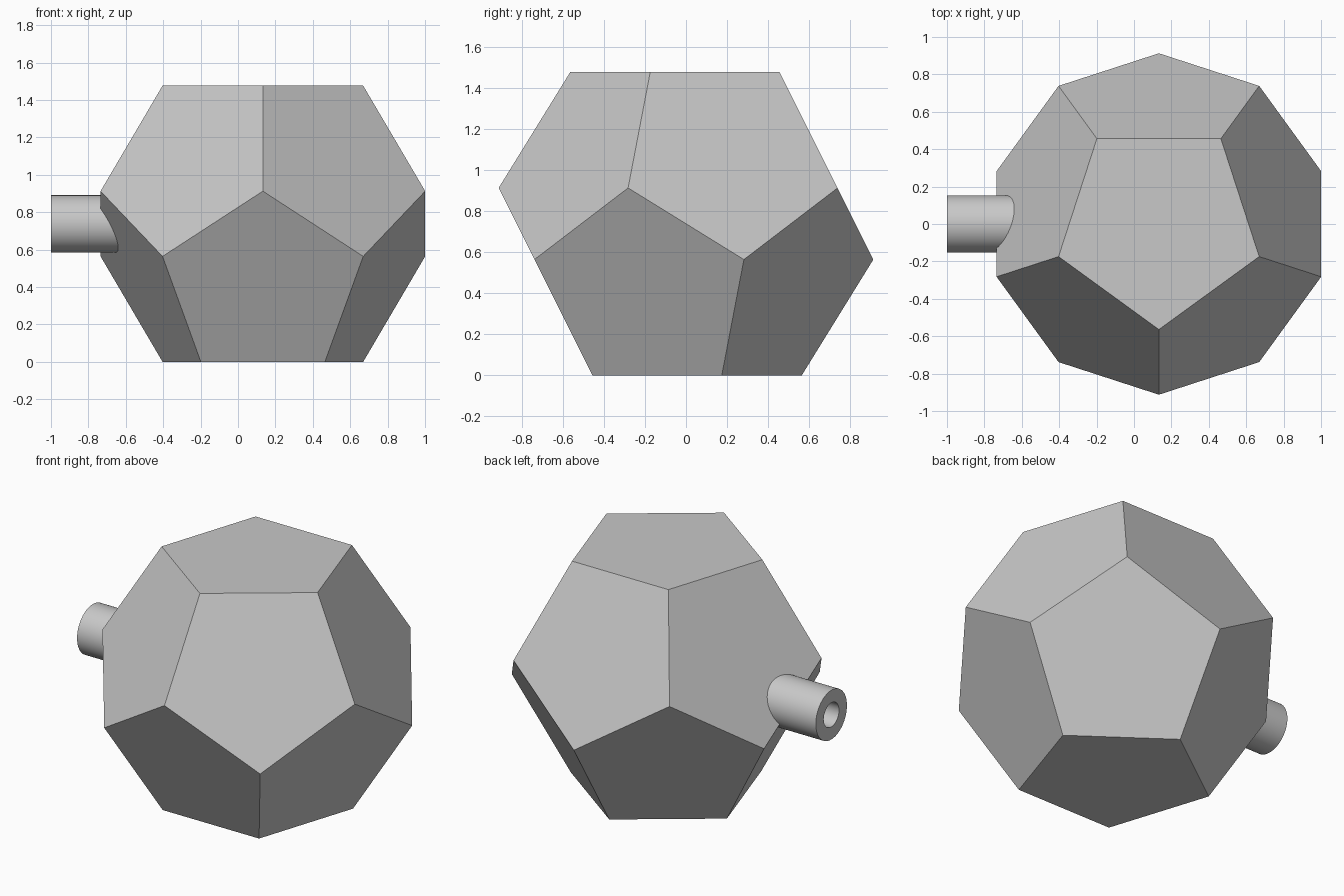
import bpy, bmesh
from math import sin, cos, pi, radians, sqrt

cube = bpy.data.objects.get("Cube")
if cube:
    bpy.data.objects.remove(cube, do_unlink=True)

# Shared material
grey = bpy.data.materials.new("light_grey")
grey.use_nodes = True
colour = (0.58, 0.58, 0.58, 1)
grey.diffuse_color = colour
grey.node_tree.nodes["Principled BSDF"].inputs["Base Color"].default_value = colour

PHI = (1 + sqrt(5)) / 2
CENTRE_X = 0.133
CAP_R = 0.564                 # radius of the top and bottom pentagons
RING_R = CAP_R * PHI          # radius of the two middle rings
HEIGHT = CAP_R * (1 + PHI)
AXIS_Z = HEIGHT / 2


def add_object(name, bm):
    bmesh.ops.recalc_face_normals(bm, faces=bm.faces)
    mesh = bpy.data.meshes.new(name)
    bm.to_mesh(mesh)
    bm.free()
    mesh.materials.append(grey)
    obj = bpy.data.objects.new(name, mesh)
    bpy.context.collection.objects.link(obj)
    return obj


def select_only(obj):
    bpy.ops.object.select_all(action='DESELECT')
    obj.select_set(True)
    bpy.context.view_layer.objects.active = obj


def lathe_x(name, profile, sides=64):
    """Revolve (x, radius) points about the horizontal axis, capping both ends."""
    bm = bmesh.new()
    rings = []
    for x, r in profile:
        angles = [2 * pi * i / sides for i in range(sides)]
        rings.append([bm.verts.new((x, r * cos(a), AXIS_Z + r * sin(a))) for a in angles])
    for a, b in zip(rings, rings[1:]):
        for i in range(sides):
            j = (i + 1) % sides
            bm.faces.new((a[i], a[j], b[j], b[i]))
    bm.faces.new(rings[0])
    bm.faces.new(rings[-1])
    return add_object(name, bm)


# Dodecahedron body: hull of four pentagon rings, merged back to flat faces
bm = bmesh.new()
for z, r, turn in ((0, CAP_R, 90), (CAP_R, RING_R, 90),
                   (RING_R, RING_R, -90), (HEIGHT, CAP_R, -90)):
    for i in range(5):
        a = radians(turn + 72 * i)
        bm.verts.new((CENTRE_X + r * cos(a), r * sin(a), z))
bmesh.ops.convex_hull(bm, input=bm.verts)
bmesh.ops.dissolve_limit(bm, angle_limit=radians(2), verts=bm.verts, edges=bm.edges)
body = add_object("dodecahedron_body", bm)

# Socket in the body so the bore of the stem stays open
cutter = lathe_x("socket_cutter", [(-1, 0.1), (-0.45, 0.1)])
cutter.hide_render = True
socket = body.modifiers.new("socket", 'BOOLEAN')
socket.operation = 'DIFFERENCE'
socket.solver = 'EXACT'
socket.object = cutter
select_only(body)
bpy.ops.object.modifier_apply(modifier=socket.name)
bpy.data.objects.remove(cutter, do_unlink=True)

# Hollow stem with a blind bore
stem = lathe_x("hollow_stem", [(-0.4, 0.153), (-1, 0.153), (-1, 0.075), (-0.45, 0.075)])
select_only(stem)
bpy.ops.object.shade_smooth_by_angle(angle=radians(30))
